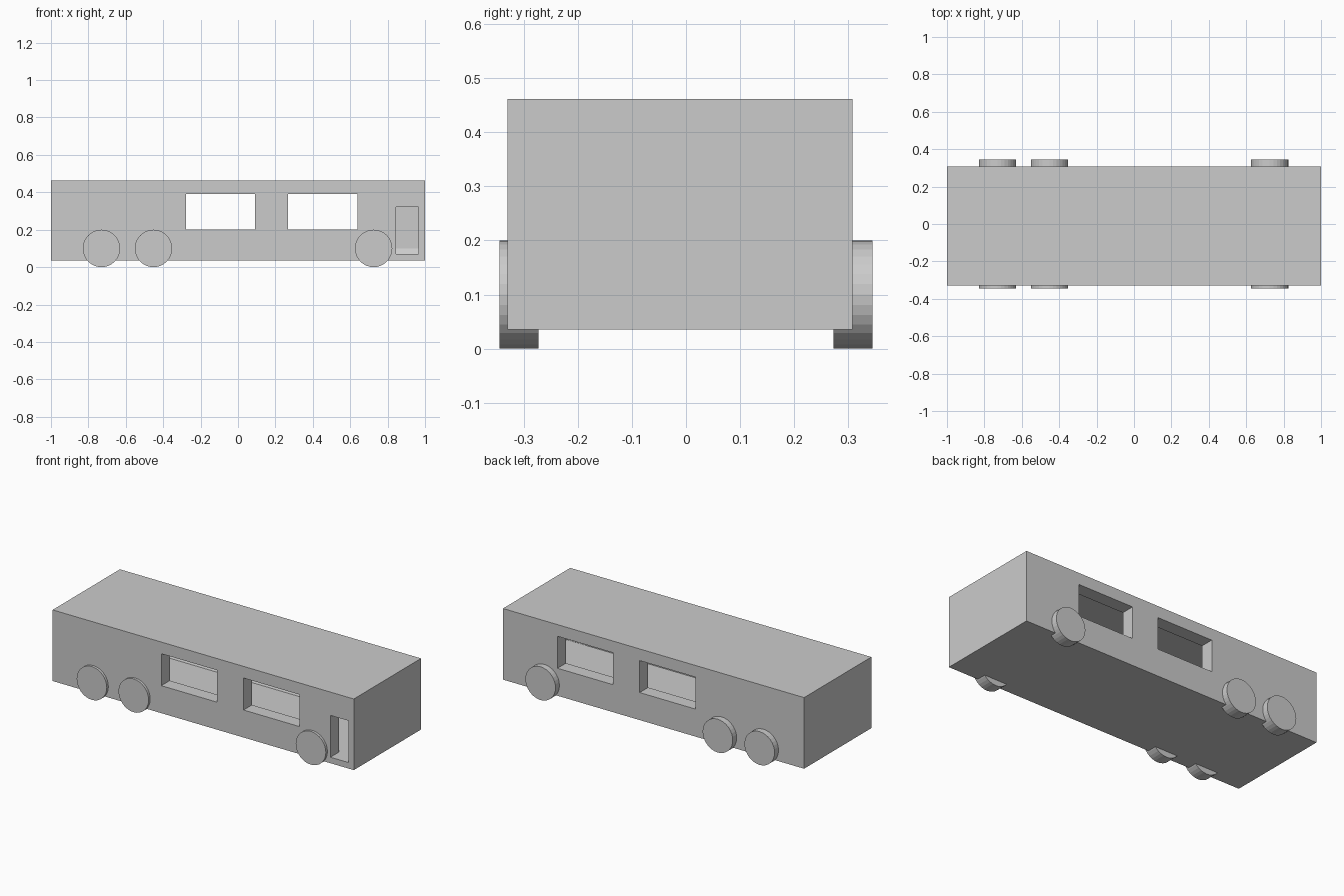
import bpy
import math

default = bpy.data.objects.get("Cube")
if default:
    bpy.data.objects.remove(default, do_unlink=True)

grey = bpy.data.materials.new("plain_grey")
grey.use_nodes = True
grey.diffuse_color = (0.6, 0.6, 0.6, 1)
grey.node_tree.nodes["Principled BSDF"].inputs["Base Color"].default_value = (0.6, 0.6, 0.6, 1)


def prism(name, profile, x0, x1):
    """Extrude a (y, z) profile along x."""
    n = len(profile)
    verts = [(x, y, z) for x in (x0, x1) for y, z in profile]
    faces = [tuple(range(n))[::-1], tuple(range(n, 2 * n))]
    faces += [(i, (i + 1) % n, n + (i + 1) % n, n + i) for i in range(n)]
    mesh = bpy.data.meshes.new(name)
    mesh.from_pydata(verts, [], faces)
    mesh.materials.append(grey)
    obj = bpy.data.objects.new(name, mesh)
    bpy.context.collection.objects.link(obj)
    return obj


def box(name, x0, x1, y0, y1, z0, z1):
    return prism(name, [(y0, z0), (y1, z0), (y1, z1), (y0, z1)], x0, x1)


def cut(target, cutter):
    """Subtract a cutter, apply the result and discard the cutter."""
    cutter.hide_render = True
    mod = target.modifiers.new("cut", 'BOOLEAN')
    mod.operation = 'DIFFERENCE'
    mod.solver = 'EXACT'
    mod.object = cutter
    bpy.context.view_layer.objects.active = target
    bpy.ops.object.modifier_apply(modifier=mod.name)
    bpy.data.objects.remove(cutter, do_unlink=True)


# Hollow body shell
FRONT, BACK, WALL = -0.33, 0.308, 0.08
body = box("bus_body", -1, 1, FRONT, BACK, 0.035, 0.462)
inner_front, inner_back = FRONT + WALL, BACK - WALL
cut(body, prism("cabin_cutter", [
    (inner_front, 0.07), (inner_back - 0.014, 0.07), (inner_back, 0.1),
    (inner_back, 0.43), (inner_front, 0.43)], -0.967, 0.967))

# Window openings through both side walls
for x0, x1 in ((-0.278, 0.092), (0.268, 0.638)):
    cut(body, box("window_cutter", x0, x1, -0.5, 0.5, 0.2, 0.392))

# Doorway on the front wall only
cut(body, box("door_cutter", 0.845, 0.966, -0.5, inner_front + 0.01, 0.071, 0.322))

# Wheels on both sides
for side, y in (("front", -0.309), ("back", 0.309)):
    for place, x in (("rear", -0.73), ("middle", -0.452), ("fore", 0.725)):
        bpy.ops.mesh.primitive_cylinder_add(
            vertices=32, radius=0.1, depth=0.072,
            location=(x, y, 0.1), rotation=(math.pi / 2, 0, 0))
        wheel = bpy.context.object
        wheel.name = f"{side}_{place}_wheel"
        wheel.data.materials.append(grey)
